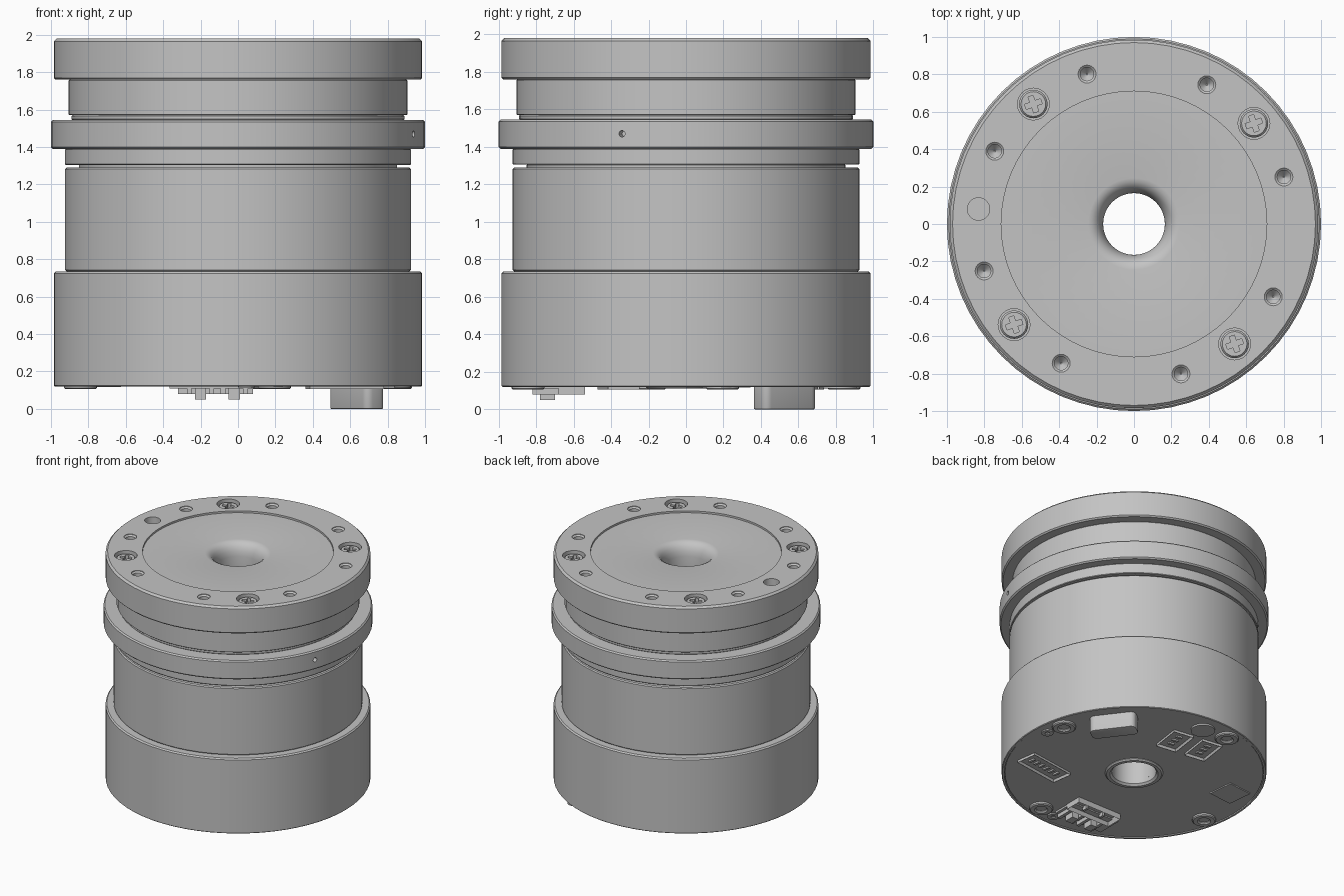
import bpy, bmesh
from math import cos, sin, pi, radians
from mathutils import Matrix, Vector

cube = bpy.data.objects.get("Cube")
if cube:
    bpy.data.objects.remove(cube, do_unlink=True)

grey = bpy.data.materials.new("machined_grey")
grey.use_nodes = True
colour = (0.55, 0.55, 0.55, 1)
grey.diffuse_color = colour
for node in grey.node_tree.nodes:
    if node.type == 'BSDF_PRINCIPLED':
        node.inputs["Base Color"].default_value = colour

BORE = 0.165


def finish(name, bm):
    bmesh.ops.recalc_face_normals(bm, faces=bm.faces)
    mesh = bpy.data.meshes.new(name)
    bm.to_mesh(mesh)
    bm.free()
    mesh.materials.append(grey)
    ob = bpy.data.objects.new(name, mesh)
    bpy.context.collection.objects.link(ob)
    return ob


def activate(ob):
    bpy.ops.object.select_all(action='DESELECT')
    ob.select_set(True)
    bpy.context.view_layer.objects.active = ob


def smooth(ob):
    activate(ob)
    bpy.ops.object.shade_smooth_by_angle(angle=radians(28))
    return ob


def lathe(name, profile, seg=64):
    """Revolve a closed (radius, z) outline around the z axis."""
    bm = bmesh.new()
    rings = [[bm.verts.new((r * cos(2 * pi * i / seg), r * sin(2 * pi * i / seg), z))
              for r, z in profile] for i in range(seg)]
    n = len(profile)
    for i in range(seg):
        a, b = rings[i], rings[(i + 1) % seg]
        for j in range(n):
            k = (j + 1) % n
            bm.faces.new((a[j], b[j], b[k], a[k]))
    return finish(name, bm)


def band(name, r, z0, z1, c=0.01, inner=BORE):
    """Ring with chamfered outer edges."""
    return smooth(lathe(name, [(inner, z0), (r - c, z0), (r, z0 + c),
                               (r, z1 - c), (r - c, z1), (inner, z1)]))


def add_cyl(bm, x, y, z0, z1, r0, r1=None, seg=24):
    bmesh.ops.create_cone(bm, cap_ends=True, segments=seg, radius1=r0,
                          radius2=r0 if r1 is None else r1, depth=z1 - z0,
                          matrix=Matrix.Translation((x, y, (z0 + z1) / 2)))


def add_box(bm, x, y, z0, z1, sx, sy, turn=0):
    m = (Matrix.Translation((x, y, (z0 + z1) / 2)) @ Matrix.Rotation(radians(turn), 4, 'Z')
         @ Matrix.Diagonal((sx, sy, z1 - z0, 1)))
    return bmesh.ops.create_cube(bm, size=1, matrix=m)["verts"]


def cut(ob, bm):
    """Subtract the cutter shapes for good."""
    cutter = finish("cutter", bm)
    cutter.hide_render = True
    mod = ob.modifiers.new("cut", 'BOOLEAN')
    mod.operation = 'DIFFERENCE'
    mod.solver = 'EXACT'
    mod.object = cutter
    activate(ob)
    bpy.ops.object.modifier_apply(modifier=mod.name)
    bpy.data.objects.remove(cutter, do_unlink=True)


def polar(r, degrees):
    return r * cos(radians(degrees)), r * sin(radians(degrees))


# Output flange: shallow centre recess and rounded bore mouth
flange = lathe("output_flange", [
    (BORE, 1.76), (0.975, 1.76), (0.985, 1.77), (0.985, 1.965), (0.97, 1.98),
    (0.71, 1.98), (0.71, 1.965), (0.245, 1.965), (0.225, 1.961), (0.205, 1.95),
    (0.187, 1.93), (0.173, 1.90), (BORE, 1.86)])
holes = bmesh.new()
for i in range(8):
    x, y = polar(0.84, 17.4 + 45 * i)
    add_cyl(holes, x, y, 1.89, 2.0, 0.048)
for i in range(4):
    x, y = polar(0.837, 40 + 90 * i)
    add_cyl(holes, x, y, 1.88, 2.0, 0.085)
x, y = polar(0.835, 174.5)
add_cyl(holes, x, y, 1.9, 2.0, 0.06)
cut(flange, holes)
smooth(flange)

# Countersunk rings and conical bottoms of the threaded holes
for i in range(8):
    x, y = polar(0.84, 17.4 + 45 * i)
    ring = lathe("hole_funnel", [(0.048, 1.975), (0.036, 1.965), (0.036, 1.93),
                                 (0.004, 1.895), (0.004, 1.89), (0.048, 1.89)], 24)
    ring.location = (x, y, 0)
    smooth(ring)

# Cross-head screws
for i in range(4):
    x, y = polar(0.837, 40 + 90 * i)
    bm = bmesh.new()
    add_cyl(bm, x, y, 1.88, 1.95, 0.076)
    add_cyl(bm, x, y, 1.95, 1.962, 0.076, 0.066)
    bmesh.ops.remove_doubles(bm, verts=bm.verts, dist=0.0005)
    caps = [f for f in bm.faces if len(f.verts) > 4 and abs(f.calc_center_median().z - 1.95) < 0.001]
    bmesh.ops.delete(bm, geom=caps, context='FACES_ONLY')
    screw = finish("flange_screw", bm)
    for turn in (20, 110):
        slot = bmesh.new()
        add_box(slot, x, y, 1.93, 2.0, 0.09, 0.028, turn)
        cut(screw, slot)
    smooth(screw)

# Neck, retaining lip, middle ring and collar
band("neck", 0.905, 1.57, 1.76, 0.004)
band("neck_lip", 0.89, 1.545, 1.57, 0.004)
ring = lathe("middle_ring", [(BORE, 1.39), (0.99, 1.39), (1.0, 1.40), (1.0, 1.535),
                             (0.99, 1.545), (BORE, 1.545)])
pin = bmesh.new()
x, y = polar(1.0, -20)
bmesh.ops.create_cone(pin, cap_ends=True, segments=16, radius1=0.017, radius2=0.017, depth=0.1,
                      matrix=Matrix.Translation((x, y, 1.47))
                      @ Vector((x, y, 0)).to_track_quat('Z', 'Y').to_matrix().to_4x4())
cut(ring, pin)
smooth(ring)
band("collar", 0.925, 1.305, 1.39, 0.004)
band("collar_groove", 0.85, 1.29, 1.305, 0.001)

# Motor body and base housing with recessed underside
band("motor_body", 0.925, 0.735, 1.29, 0.008)
smooth(lathe("base_housing", [(BORE, 0.16), (0.965, 0.16), (0.965, 0.12), (0.98, 0.12),
                              (0.985, 0.125), (0.985, 0.725), (0.975, 0.735), (BORE, 0.735)]))
band("circuit_board", 0.962, 0.125, 0.165, 0.002, 0.2)
smooth(lathe("bore_bush", [(BORE, 0.165), (BORE, 0.125), (0.18, 0.11), (0.205, 0.11),
                           (0.215, 0.12), (0.215, 0.165)], 48))

# Board fasteners
for i in range(4):
    x, y = polar(0.865, 13 + 90 * i)
    stud = lathe("board_standoff", [(0.04, 0.15), (0.04, 0.115), (0.05, 0.105), (0.08, 0.105),
                                    (0.088, 0.112), (0.088, 0.15)], 24)
    stud.location = (x, y, 0)
    smooth(stud)
    bm = bmesh.new()
    add_cyl(bm, x, y, 0.12, 0.15, 0.04)
    smooth(finish("standoff_core", bm))
for angle in (3, 273):
    x, y = polar(0.88, angle)
    small = lathe("small_screw", [(0.018, 0.13), (0.018, 0.115), (0.045, 0.115), (0.045, 0.13)], 20)
    small.location = (x, y, 0)
    smooth(small)


def socket(name, x, y, sx, sy, turn, pins, low=0.105):
    """Open connector shell facing down, with a row of contacts."""
    bm = bmesh.new()
    add_box(bm, x, y, low, 0.16, sx, sy, turn)
    bm.normal_update()
    face = min(bm.faces, key=lambda f: f.calc_center_median().z)
    bmesh.ops.inset_region(bm, faces=[face], thickness=0.022)
    bmesh.ops.translate(bm, verts=face.verts, vec=(0, 0, 0.04))
    finish(name, bm)
    bm = bmesh.new()
    c, s = cos(radians(turn)), sin(radians(turn))
    for i in range(pins):
        d = (i - (pins - 1) / 2) * (sx - 0.08) / pins
        add_box(bm, x + d * c, y + d * s, low + 0.008, 0.155, 0.02, sy * 0.3, turn)
    finish(name + "_contacts", bm)


socket("long_socket", 0.57, -0.36, 0.40, 0.17, 8, 6)
socket("signal_socket_a", 0.08, 0.57, 0.25, 0.17, 82, 3)
socket("signal_socket_b", -0.17, 0.60, 0.25, 0.17, 82, 3)

# Power connector with hanging terminals
socket("power_connector", -0.12, -0.61, 0.40, 0.14, 0, 2, 0.08)
bm = bmesh.new()
add_box(bm, -0.145, -0.72, 0.11, 0.15, 0.44, 0.2)
for x in (-0.20, -0.02):
    add_box(bm, x, -0.74, 0.05, 0.15, 0.06, 0.08)
    for side in (-1, 1):
        add_box(bm, x + side * 0.06, -0.75, 0.08, 0.15, 0.025, 0.14)
finish("power_terminals", bm)

# Rounded port block
bm = bmesh.new()
verts = add_box(bm, 0.635, 0.525, 0.005, 0.16, 0.35, 0.13, 127)
upright = [e for e in bm.edges if abs(e.verts[0].co.z - e.verts[1].co.z) > 0.1]
bmesh.ops.bevel(bm, geom=upright, offset=0.04, segments=5, affect='EDGES', profile=0.5)
bm.normal_update()
face = min(bm.faces, key=lambda f: f.calc_center_median().z)
bmesh.ops.bevel(bm, geom=list(face.edges), offset=0.006, segments=2, affect='EDGES', profile=0.5)
bmesh.ops.translate(bm, verts=bm.verts, vec=(0, 0, -0.005))
smooth(finish("port_block", bm))

# Flat chip and round component
bm = bmesh.new()
add_box(bm, -0.74, 0.23, 0.116, 0.15, 0.21, 0.21, 6)
finish("flat_chip", bm)
bm = bmesh.new()
add_cyl(bm, 0.02, 0.82, 0.112, 0.15, 0.09)
smooth(finish("round_component", bm))
